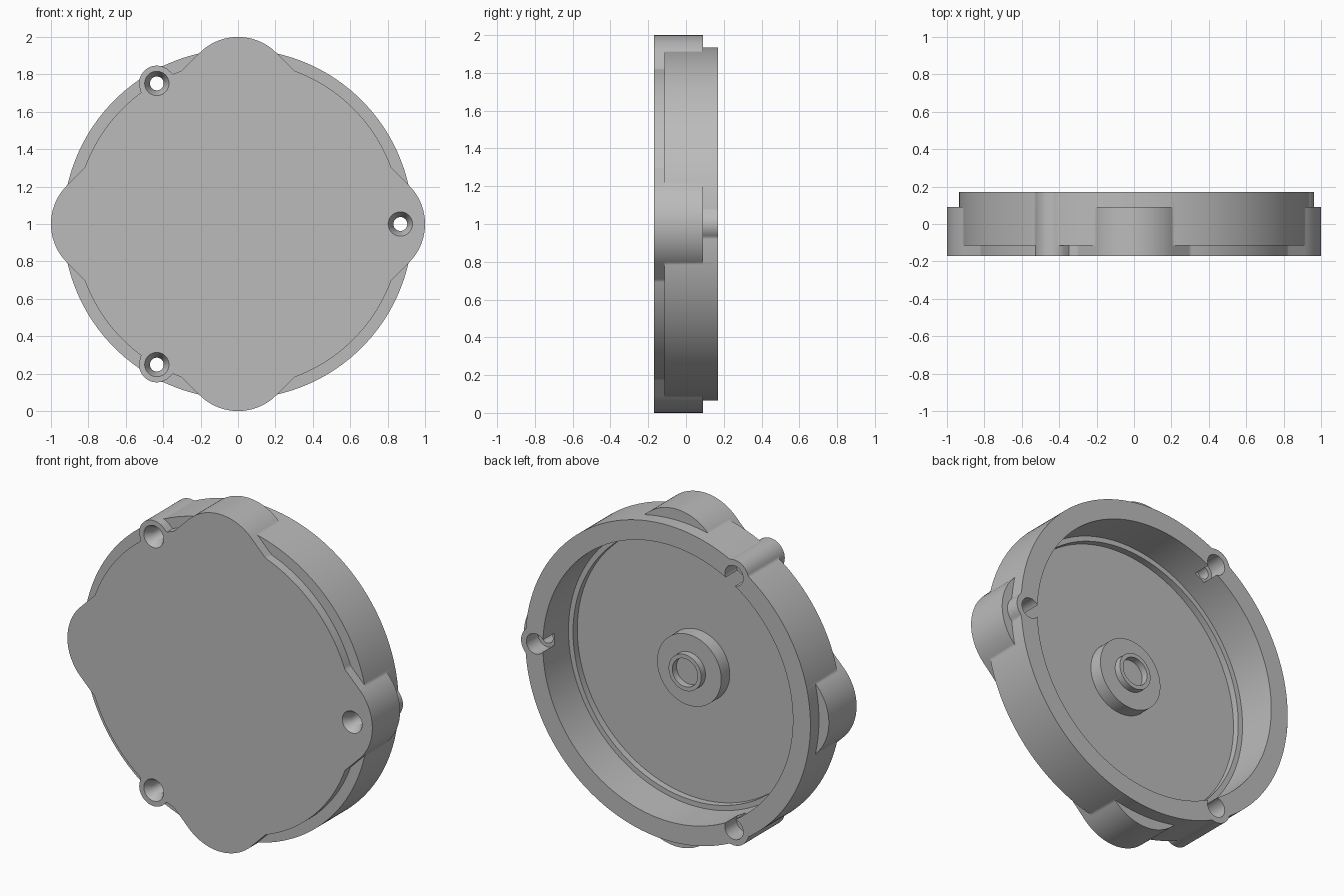
import bpy, bmesh, math

if "Cube" in bpy.data.objects:
    bpy.data.objects.remove(bpy.data.objects["Cube"])

N = 720  # steps around the axis, which runs along y through z = 1
BOSS_ANGLES = [0, 2 * math.pi / 3, -2 * math.pi / 3]
BOSS_DIST, BOSS_R = 0.868, 0.095


def ray_to_circle(dist, r, a):
    """Far hit of a ray at angle a with a circle centred at dist on the axis."""
    d = r * r - (dist * math.sin(a)) ** 2
    return dist * math.cos(a) + math.sqrt(d) if d > 0 and math.cos(a) > 0 else 0


def outline(base, a, lobes, bosses):
    """Radius of the outer silhouette at angle a."""
    rad = base
    if lobes:  # four rounded lobes with 45 degree tangent flanks
        f = abs((a + math.pi / 4) % (math.pi / 2) - math.pi / 4)
        k = 0.29 * math.sqrt(0.5)
        if f < math.atan2(k, 0.71 + k):
            rad = max(rad, ray_to_circle(0.71, 0.29, f))
        else:
            rad = max(rad, (0.71 + 2 * k) / (math.cos(f) + math.sin(f)))
    if bosses:  # three screw bosses
        for b in BOSS_ANGLES:
            rad = max(rad, ray_to_circle(BOSS_DIST, BOSS_R, a - b))
    return rad


def lathe(bm, profile, cx=0, cz=1, n=N):
    """Skin rings of (y, radius, lobes, bosses) into a closed solid."""
    rings = []
    for y, r, lobes, bosses in profile:
        ring = []
        for i in range(n):
            a = 2 * math.pi * i / n
            q = outline(r, a, lobes, bosses)
            ring.append(bm.verts.new((cx + q * math.cos(a), y, cz + q * math.sin(a))))
        rings.append(ring)
    for p, q in zip(rings, rings[1:]):
        for i in range(n):
            j = (i + 1) % n
            bm.faces.new((p[i], p[j], q[j], q[i]))
    bm.faces.new(rings[0])
    bm.faces.new(rings[-1])


def finish(bm, name):
    bmesh.ops.remove_doubles(bm, verts=bm.verts, dist=1e-5)
    bmesh.ops.recalc_face_normals(bm, faces=bm.faces)
    me = bpy.data.meshes.new(name)
    bm.to_mesh(me)
    bm.free()
    ob = bpy.data.objects.new(name, me)
    bpy.context.collection.objects.link(ob)
    return ob


grey = bpy.data.materials.new("plain grey")
grey.diffuse_color = (0.5, 0.5, 0.5, 1)
grey.use_nodes = True
grey.node_tree.nodes["Principled BSDF"].inputs["Base Color"].default_value = grey.diffuse_color

# cover: front plate, lobed body, rim, hollow inside with ledge, centre hub
bm = bmesh.new()
lathe(bm, [
    (-0.17, 0.873, True, True), (-0.115, 0.873, True, True),
    (-0.115, 0.935, True, True), (0.09, 0.935, True, True),
    (0.09, 0.935, False, True), (0.17, 0.935, False, True),
    (0.17, 0.82, False, False), (-0.07, 0.82, False, False),
    (-0.07, 0.79, False, False), (-0.11, 0.79, False, False),
    (-0.11, 0.21, False, False), (-0.03, 0.21, False, False),
    (-0.03, 0.107, False, False), (0.01, 0.107, False, False),
    (0.01, 0.083, False, False), (-0.03, 0.083, False, False),
])
cover = finish(bm, "round_cover")
cover.data.materials.append(grey)

# screw holes: countersink at the front, bore, wide counterbore at the back
bm = bmesh.new()
for b in BOSS_ANGLES:
    lathe(bm, [(y, r, False, False) for y, r in (
        (-0.18, 0.0705), (-0.12, 0.037), (0.06, 0.037), (0.06, 0.06), (0.2, 0.06))],
        BOSS_DIST * math.cos(b), 1 + BOSS_DIST * math.sin(b), 64)
cutter = finish(bm, "screw_hole_cutter")
cutter.hide_render = True

mod = cover.modifiers.new("screw_holes", 'BOOLEAN')
mod.operation = 'DIFFERENCE'
mod.solver = 'EXACT'
mod.object = cutter
bpy.context.view_layer.objects.active = cover
cover.select_set(True)
bpy.ops.object.modifier_apply(modifier=mod.name)
bpy.data.objects.remove(cutter)

bpy.ops.object.shade_smooth_by_angle(angle=math.radians(30))
